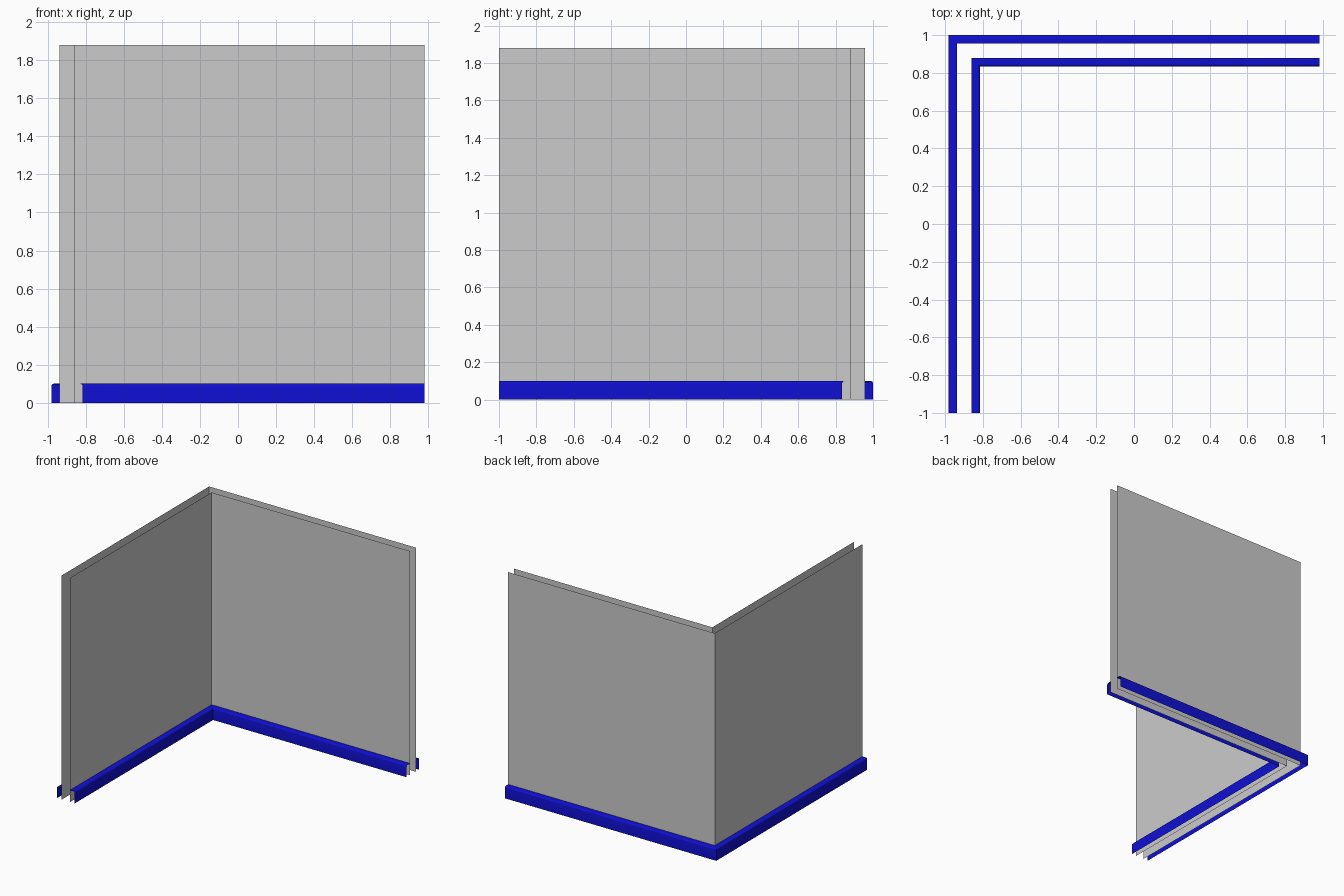
import bpy, math

if "Cube" in bpy.data.objects:
    bpy.data.objects.remove(bpy.data.objects["Cube"])

X, Y = 0.981, 1.0            # half extents of the L-shaped corner
T, GAP = 0.044, 0.077        # skirting depth, distance between wall skins
WALL_H, SKIRT_H, R = 1.88, 0.1, 0.013

blue = bpy.data.materials.new("skirting_blue")
blue.diffuse_color = (0.005, 0.005, 0.65, 1)
blue.use_nodes = True
blue.node_tree.nodes["Principled BSDF"].inputs["Base Color"].default_value = blue.diffuse_color


def sweep_corner(name, profile, outward, mat=None):
    """Sweep an open (inset, height) profile along the mitred L path."""
    verts, faces = [], []
    for d, z in profile:
        verts += [(-X + d, -Y, z), (-X + d, Y - d, z), (X, Y - d, z)]
    for i in range(len(profile) - 1):
        for j in range(2):
            a = 3 * i + j
            f = (a, a + 1, a + 4, a + 3)
            faces.append(f[::-1] if outward else f)
    me = bpy.data.meshes.new(name)
    me.from_pydata(verts, [], faces)
    ob = bpy.data.objects.new(name, me)
    bpy.context.collection.objects.link(ob)
    if mat:
        me.materials.append(mat)
        bpy.context.view_layer.objects.active = ob
        ob.select_set(True)
        bpy.ops.object.shade_smooth_by_angle(angle=math.radians(35))
        ob.select_set(False)
    return ob


def skirting_profile(wall, side):
    """Front face, rounded top edge and top, open at the back and bottom."""
    arc = [(T - R + R * math.cos(a), SKIRT_H - R + R * math.sin(a))
           for a in (math.pi / 2 * k / 6 for k in range(7))]
    return [(wall + side * o, z) for o, z in [(T, 0)] + arc + [(0, SKIRT_H)]]


# outer and inner skins of the wall, each with its skirting board
for label, wall, side in (("outer", T, -1), ("inner", T + GAP, 1)):
    sweep_corner(label + "_wall", [(wall, 0), (wall, WALL_H)], side < 0)
    sweep_corner(label + "_skirting", skirting_profile(wall, side), side < 0, blue)
